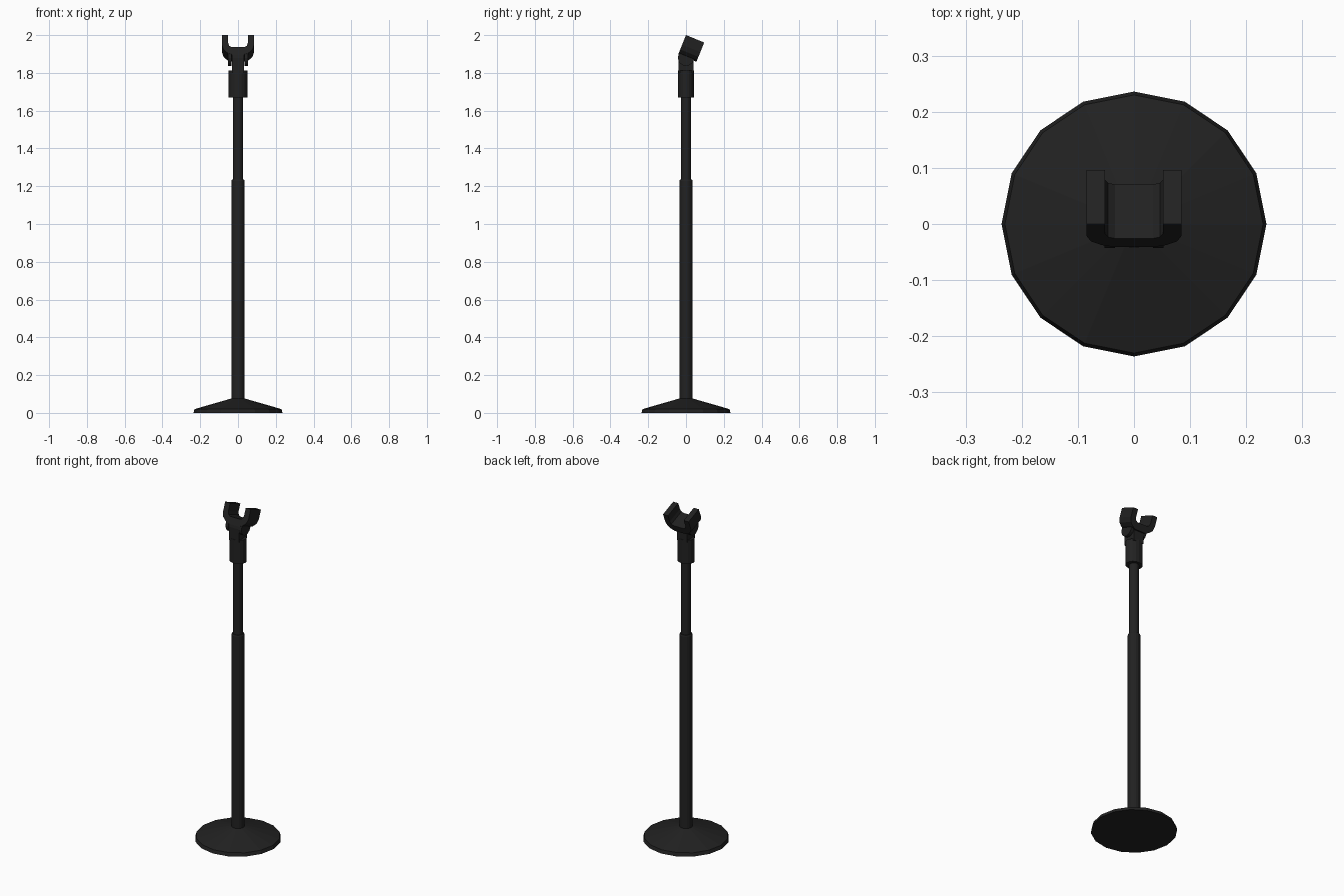
import bpy, bmesh, math
from mathutils import Matrix, Vector

if "Cube" in bpy.data.objects:
    bpy.data.objects.remove(bpy.data.objects["Cube"])

black = bpy.data.materials.new("matte_black")
black.diffuse_color = (0.0155, 0.0155, 0.0155, 1)
black.use_nodes = True
black.node_tree.nodes["Principled BSDF"].inputs["Base Color"].default_value = black.diffuse_color


def finish(name, bm):
    bmesh.ops.recalc_face_normals(bm, faces=bm.faces)
    me = bpy.data.meshes.new(name)
    bm.to_mesh(me)
    bm.free()
    me.materials.append(black)
    ob = bpy.data.objects.new(name, me)
    bpy.context.collection.objects.link(ob)
    return ob


def lathe(name, profile, sides=16, sy=1.0):
    """Closed round part from (radius, z) rings, capped at both ends."""
    bm = bmesh.new()
    rings = []
    for r, z in profile:
        rings.append([bm.verts.new((r * math.cos(a), sy * r * math.sin(a), z))
                      for a in (2 * math.pi * i / sides for i in range(sides))])
    for a, b in zip(rings, rings[1:]):
        for i in range(sides):
            j = (i + 1) % sides
            bm.faces.new((a[i], a[j], b[j], b[i]))
    bm.faces.new(rings[0])
    bm.faces.new(rings[-1])
    return finish(name, bm)


def extrude(name, pts, vec, mat=Matrix.Identity(4)):
    """Prism from a closed outline of 3D points."""
    bm = bmesh.new()
    face = bm.faces.new([bm.verts.new(p) for p in pts])
    res = bmesh.ops.extrude_face_region(bm, geom=[face], use_keep_orig=True)
    verts = [g for g in res["geom"] if isinstance(g, bmesh.types.BMVert)]
    bmesh.ops.translate(bm, verts=verts, vec=vec)
    bmesh.ops.transform(bm, matrix=mat, verts=bm.verts)
    return finish(name, bm)


# Base and telescopic pole
lathe("base_plate", [(0.236, 0), (0.230, 0.02), (0.036, 0.076)])
lathe("lower_tube", [(0.035, 0.06), (0.035, 1.228), (0.032, 1.235)])
lathe("upper_tube", [(0.027, 1.22), (0.027, 1.70)])

# Clip sleeve
lathe("clip_sleeve", [(0.050, 1.67), (0.050, 1.812)], sy=0.86)

PIVOT_Z = 1.88
TILT = math.radians(-22)


def rounded(x, r, flat_z, up):
    """Half disc about the pivot with straight legs to flat_z (local y/z)."""
    s = 1 if up else -1
    arc = [(x, r * math.cos(a), s * r * math.sin(a))
           for a in (math.pi * i / 8 for i in range(9))]
    return arc + [(x, -r, flat_z), (x, r, flat_z)]


# Hinge tongue rising from the sleeve
extrude("hinge_tongue", rounded(-0.033, 0.040, -0.08, True), Vector((0.066, 0, 0)),
        Matrix.Translation((0, 0, PIVOT_Z)))

# Hinge ears hanging from the tilted cradle
tilt = Matrix.Translation((0, 0, PIVOT_Z)) @ Matrix.Rotation(TILT, 4, 'X')
for side, x in (("left", -0.053), ("right", 0.034)):
    extrude("hinge_ear_" + side, rounded(x, 0.043, 0.03, False),
            Vector((0.019, 0, 0)), tilt)

# U-shaped cradle, profile mirrored about x = 0
half = [(0.034, -0.069), (0.046, -0.062), (0.052, -0.045), (0.052, 0),
        (0.085, 0), (0.085, -0.055), (0.077, -0.082), (0.058, -0.100), (0.034, -0.110)]
outline = half + [(-x, v) for x, v in reversed(half)]
cradle = Matrix.Translation((0, 0.0, 2.0)) @ Matrix.Rotation(TILT, 4, 'X')
extrude("microphone_cradle", [(x, 0, v) for x, v in outline], Vector((0, 0.104, 0)), cradle)
